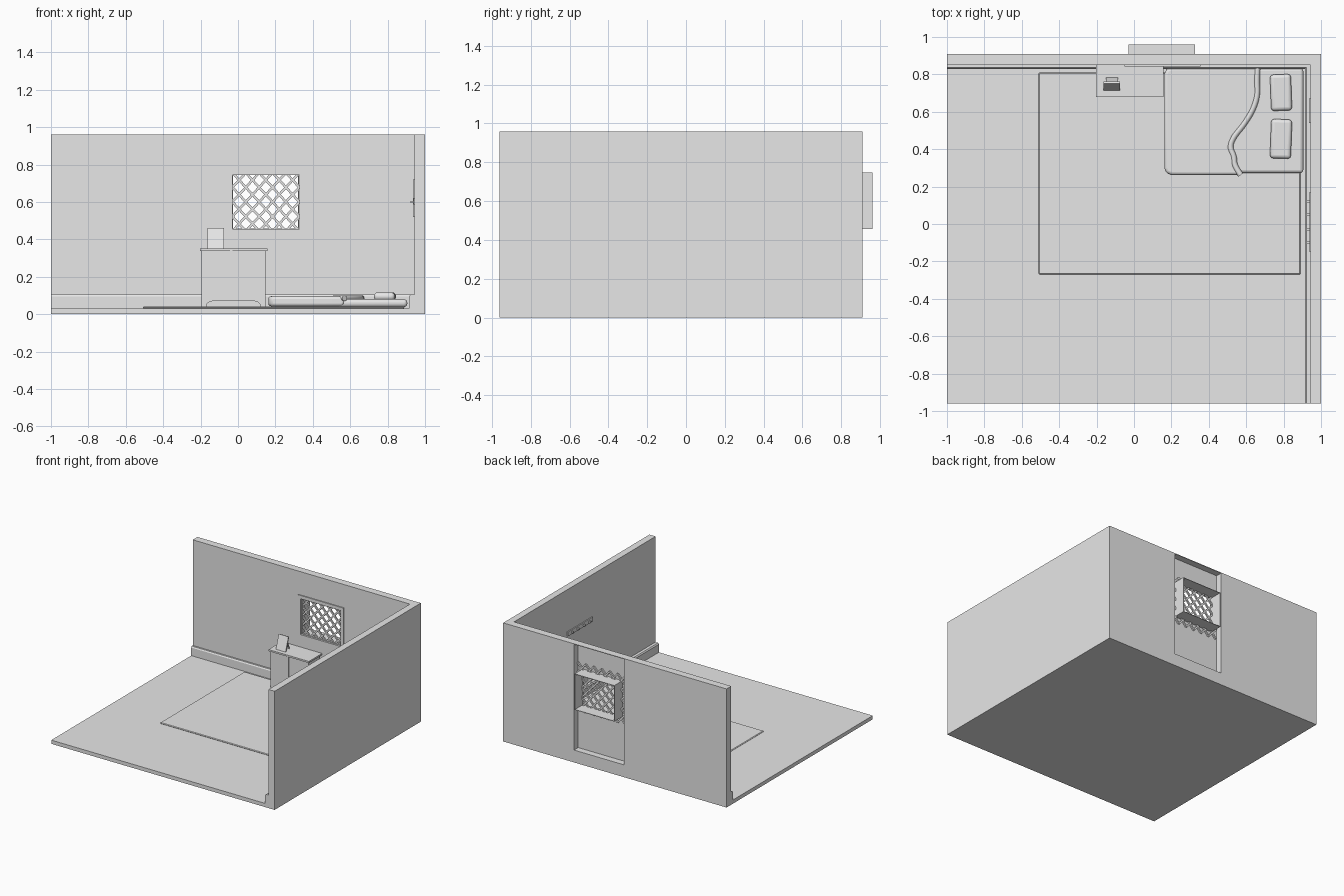
import bpy, bmesh, math
from mathutils import Matrix, Vector

if "Cube" in bpy.data.objects:
    bpy.data.objects.remove(bpy.data.objects["Cube"])

grey = bpy.data.materials.new("plain_grey")
grey.diffuse_color = (0.8, 0.8, 0.8, 1)
grey.use_nodes = True
grey.node_tree.nodes["Principled BSDF"].inputs["Base Color"].default_value = grey.diffuse_color


def finish(name, bm, bevel=0, segs=1, smooth=False):
    bmesh.ops.recalc_face_normals(bm, faces=bm.faces)
    me = bpy.data.meshes.new(name)
    bm.to_mesh(me)
    bm.free()
    me.materials.append(grey)
    ob = bpy.data.objects.new(name, me)
    bpy.context.collection.objects.link(ob)
    if bevel:
        m = ob.modifiers.new("bevel", 'BEVEL')
        m.width, m.segments, m.limit_method = bevel, segs, 'ANGLE'
    if smooth:
        bpy.context.view_layer.objects.active = ob
        ob.select_set(True)
        bpy.ops.object.shade_smooth_by_angle(angle=math.radians(40))
        ob.select_set(False)
    return ob


def add_box(bm, x0, x1, y0, y1, z0, z1, rot=None):
    c = Vector(((x0 + x1) / 2, (y0 + y1) / 2, (z0 + z1) / 2))
    m = Matrix.Translation(c) @ (rot or Matrix()) @ Matrix.Diagonal((x1 - x0, y1 - y0, z1 - z0, 1))
    bmesh.ops.create_cube(bm, size=1, matrix=m)


def boxes(name, *dims, **kw):
    bm = bmesh.new()
    for d in dims:
        add_box(bm, *d)
    return finish(name, bm, **kw)


def prism(name, pts, move, **kw):
    bm = bmesh.new()
    f = bm.faces.new([bm.verts.new(p) for p in pts])
    r = bmesh.ops.extrude_face_region(bm, geom=[f])
    bmesh.ops.translate(bm, vec=move, verts=[v for v in r['geom'] if isinstance(v, bmesh.types.BMVert)])
    return finish(name, bm, **kw)


def frame(x0, x1, z0, z1, ox0, ox1, oz0, oz1, y0, y1):
    """Four boxes around a rectangular opening."""
    return [(x0, ox0, y0, y1, z0, z1), (ox1, x1, y0, y1, z0, z1),
            (ox0, ox1, y0, y1, z0, oz0), (ox0, ox1, y0, y1, oz1, z1)]


# Room shell; the back wall has a shallow niche behind the window
boxes("floor", (-1, 0.945, -0.96, 0.85, 0, 0.03))
boxes("right_wall", (0.945, 1, -0.96, 0.91, 0, 0.96))
boxes("back_wall",
      (-1, -0.08, 0.85, 0.91, 0, 0.96), (0.366, 0.945, 0.85, 0.91, 0, 0.96),
      (-0.08, 0.366, 0.85, 0.91, 0, 0.1), (-0.08, 0.366, 0.85, 0.91, 0.955, 0.96),
      *frame(-0.08, 0.366, 0.1, 0.955, -0.03, 0.33, 0.455, 0.745, 0.85, 0.857))

# Baseboards with a chamfered top lip
prism("back_baseboard", [(-1, 0.85, 0.03), (-1, 0.83, 0.03), (-1, 0.83, 0.095),
                         (-1, 0.836, 0.105), (-1, 0.85, 0.105)], (1.945, 0, 0))
prism("right_baseboard", [(0.945, -0.96, 0.03), (0.915, -0.96, 0.03), (0.915, -0.96, 0.095),
                          (0.922, -0.96, 0.105), (0.945, -0.96, 0.105)], (0, 1.81, 0))

# Rug
boxes("rug", (-0.51, 0.89, -0.27, 0.81, 0.03, 0.04), bevel=0.006)

# Window: inner frame, outer box sleeve, lattice
boxes("window_frame", *frame(-0.052, 0.355, 0.425, 0.772, -0.03, 0.33, 0.455, 0.745, 0.842, 0.85))
boxes("window_box", *frame(-0.03, 0.326, 0.455, 0.747, -0.026, 0.322, 0.459, 0.743, 0.857, 0.96))
bm = bmesh.new()
px, pz = 0.0715, 0.078
length = math.hypot(px, pz)
for i in range(6):
    for j in range(5):
        cx, cz = 0.149 + (i - 2.5) * px, 0.6 + (j - 2) * pz
        for s in (1, -1):
            rot = Matrix.Rotation(s * math.atan2(pz, px), 4, 'Y')
            add_box(bm, cx - length / 2, cx + length / 2, 0.859, 0.871, cz - 0.0065, cz + 0.0065, rot)
finish("window_lattice", bm)

# Cabinet: arched foot opening, overhanging top, centre strip between doors
arch = [(0.12, 0.04), (0.118, 0.052), (0.108, 0.063), (0.09, 0.069), (0.07, 0.071),
        (-0.12, 0.071), (-0.14, 0.069), (-0.158, 0.063), (-0.168, 0.052), (-0.17, 0.04)]
outline = [(-0.195, 0.04), (-0.195, 0.337), (0.147, 0.337), (0.147, 0.04)] + arch
prism("cabinet_body", [(x, 0.692, z) for x, z in outline], (0, 0.138, 0))
boxes("cabinet_top", (-0.203, 0.158, 0.68, 0.85, 0.337, 0.35))
boxes("cabinet_centre_strip", (-0.043, -0.03, 0.688, 0.692, 0.071, 0.337))

# Leaning photo frame with a back strut
prism("photo_frame", [(-0.162, 0.715, 0.35), (-0.162, 0.752, 0.46),
                      (-0.162, 0.762, 0.457), (-0.162, 0.726, 0.35)], (0.087, 0, 0))
prism("photo_frame_strut", [(-0.15, 0.752, 0.44), (-0.15, 0.783, 0.35), (-0.15, 0.777, 0.35),
                            (-0.15, 0.749, 0.43)], (0.065, 0, 0))

# Bed: mattress, blanket with wavy edge, rolled hem, pillows
boxes("mattress", (0.17, 0.905, 0.272, 0.835, 0.038, 0.08), bevel=0.018, segs=4, smooth=True)
hem = [(0.57, 0.262), (0.535, 0.31), (0.535, 0.36), (0.51, 0.41), (0.53, 0.465), (0.585, 0.53),
       (0.635, 0.61), (0.66, 0.69), (0.655, 0.77), (0.66, 0.838)]
corners = [(0.20, 0.838), (0.173, 0.828), (0.162, 0.80), (0.162, 0.30), (0.173, 0.272), (0.20, 0.262)]
prism("blanket", [(x, y, 0.042) for x, y in hem + corners], (0, 0, 0.054),
      bevel=0.016, segs=4, smooth=True)

cu = bpy.data.curves.new("blanket_hem", 'CURVE')
cu.dimensions = '3D'
cu.bevel_depth, cu.bevel_resolution, cu.use_fill_caps = 0.016, 3, True
sp = cu.splines.new('NURBS')
sp.points.add(len(hem) - 1)
for p, (x, y) in zip(sp.points, hem):
    p.co = (x, y, 0.085, 1)
sp.use_endpoint_u, sp.order_u = True, 3
cu.materials.append(grey)
hem_ob = bpy.data.objects.new("blanket_hem", cu)
bpy.context.collection.objects.link(hem_ob)
bpy.context.view_layer.objects.active = hem_ob
hem_ob.select_set(True)
bpy.ops.object.convert(target='MESH')
bpy.ops.object.shade_smooth_by_angle(angle=math.radians(60))
hem_ob.select_set(False)

for name, cy, hy, turn in (("pillow_far", 0.703, 0.097, 2), ("pillow_near", 0.455, 0.105, -2)):
    bm = bmesh.new()
    add_box(bm, 0.73, 0.842, cy - hy, cy + hy, 0.074, 0.116, Matrix.Rotation(math.radians(turn), 4, 'Z'))
    finish(name, bm, bevel=0.019, segs=5, smooth=True)

# Right wall: picture and peg rail
boxes("wall_picture", (0.935, 0.945, 0.54, 0.67, 0.52, 0.72))
boxes("peg_rail", (0.937, 0.945, -0.15, 0.17, 0.585, 0.62))
boxes("pegs", *[(0.922, 0.937, y - 0.006, y + 0.006, 0.594, 0.606) for y in (-0.1, -0.03, 0.05, 0.12)])
